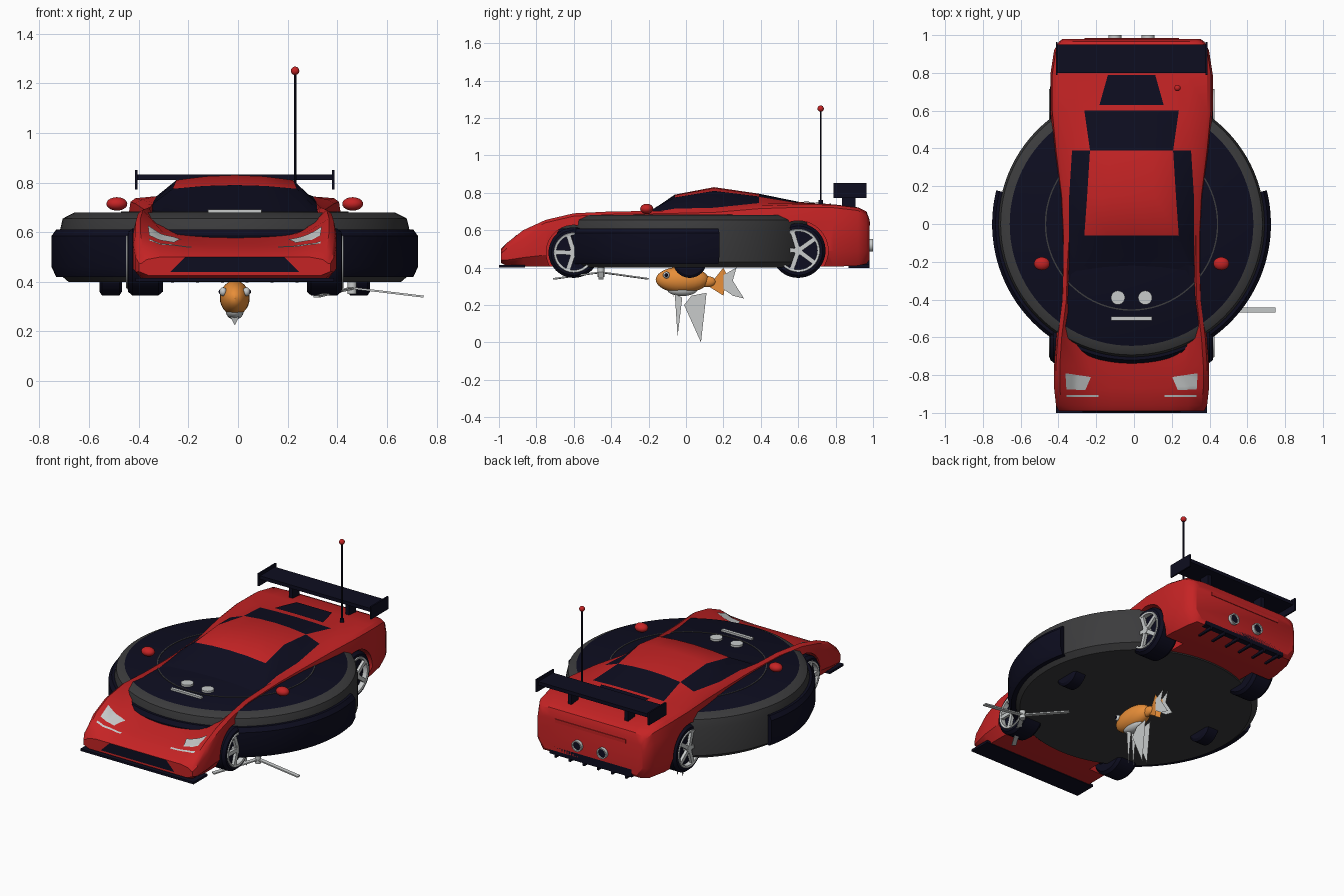
import bpy, bmesh, math
from mathutils import Vector, Matrix
from mathutils.bvhtree import BVHTree

if "Cube" in bpy.data.objects:
    bpy.data.objects.remove(bpy.data.objects["Cube"])

CX = -0.013   # small sideways offset of the whole model
made = []


def material(name, rgb):
    m = bpy.data.materials.new(name)
    m.use_nodes = True
    m.diffuse_color = (*rgb, 1)
    m.node_tree.nodes["Principled BSDF"].inputs["Base Color"].default_value = (*rgb, 1)
    return m


RED = material("red paint", (0.56, 0.017, 0.018))
NAVY = material("dark navy", (0.004, 0.004, 0.014))
GREY = material("dark grey", (0.045, 0.045, 0.047))
SILVER = material("silver", (0.58, 0.6, 0.6))
ORANGE = material("orange", (0.8, 0.27, 0.04))


def finish(name, bm, *mats, loc=(0, 0, 0)):
    bmesh.ops.recalc_face_normals(bm, faces=bm.faces)
    me = bpy.data.meshes.new(name)
    bm.to_mesh(me)
    bm.free()
    for m in mats:
        me.materials.append(m)
    ob = bpy.data.objects.new(name, me)
    ob.location = Vector(loc) + Vector((CX, 0, 0))
    bpy.context.collection.objects.link(ob)
    made.append(ob)
    return ob


def box(name, loc, size, mat, rot=None):
    bm = bmesh.new()
    bmesh.ops.create_cube(bm, size=1)
    bm.transform(Matrix.Diagonal((*size, 1)))
    if rot:
        bm.transform(rot)
    return finish(name, bm, mat, loc=loc)


def ball(name, loc, radii, mat):
    bm = bmesh.new()
    bmesh.ops.create_uvsphere(bm, u_segments=24, v_segments=14, radius=1)
    bm.transform(Matrix.Diagonal((*radii, 1)))
    return finish(name, bm, mat, loc=loc)


def lathe(name, profile, loc, *mats, axis="Z", flip=1, start=0, sweep=360, steps=48, rule=None):
    """Spin (radius, height) points about an axis."""
    bm = bmesh.new()
    vs = [bm.verts.new((r, 0, h * flip)) for r, h in profile]
    edges = [bm.edges.new(p) for p in zip(vs, vs[1:])]
    bm.transform(Matrix.Rotation(math.radians(start), 4, "Z"))
    bmesh.ops.spin(bm, geom=vs + edges, cent=(0, 0, 0), axis=(0, 0, 1),
                   angle=math.radians(sweep), steps=steps)
    bmesh.ops.remove_doubles(bm, verts=bm.verts, dist=1e-5)
    if sweep < 360:
        bmesh.ops.holes_fill(bm, edges=[e for e in bm.edges if e.is_boundary])
    if rule:
        for f in bm.faces:
            f.material_index = rule(f.calc_center_median())
    if axis == "X":
        bm.transform(Matrix.Rotation(math.pi / 2, 4, "Y"))
    if axis == "Y":
        bm.transform(Matrix.Rotation(-math.pi / 2, 4, "X"))
    return finish(name, bm, *mats, loc=loc)


def rod(name, loc, r, length, mat, axis="Z", steps=20):
    h = length / 2
    return lathe(name, [(0, -h), (r, -h), (r, h), (0, h)], loc, mat, axis=axis, steps=steps)


def sheet(name, pts, mat):
    bm = bmesh.new()
    bm.faces.new([bm.verts.new(p) for p in pts])
    return finish(name, bm, mat)


# Car body: stations of y, width, bottom, shoulder z, cabin base x/z, roof edge x/z, centre z
stations = [
    (-.99, .385, .425, .49, .30, .50, .20, .50, .50),
    (-.96, .40, .41, .53, .30, .525, .20, .52, .52),
    (-.87, .41, .405, .60, .30, .565, .20, .55, .55),
    (-.75, .41, .405, .655, .29, .60, .22, .58, .575),
    (-.60, .40, .405, .69, .32, .64, .25, .61, .60),
    (-.40, .375, .405, .70, .335, .67, .28, .65, .65),
    (-.22, .37, .405, .702, .332, .69, .29, .685, .68),
    (-.06, .37, .405, .705, .33, .715, .25, .775, .79),
    (.15, .38, .405, .71, .33, .72, .235, .81, .83),
    (.39, .41, .405, .73, .315, .745, .22, .78, .795),
    (.60, .43, .405, .737, .30, .745, .25, .746, .752),
    (.79, .43, .405, .735, .30, .738, .20, .735, .735),
    (.92, .41, .41, .72, .30, .722, .20, .722, .722),
    (.965, .385, .42, .69, .30, .70, .20, .70, .70),
    (.98, .365, .44, .65, .29, .66, .20, .66, .66)]
bm = bmesh.new()
rings = []
for y, w, zb, zs, wi, zi, wr, zr, zc in stations:
    h = zs - zb
    half = [(0, zb), (w - .04, zb), (w, zb + h * .25), (w, zb + h * .75), (w - .01, zs - .015),
            (w - .03, zs), (wi, zi), (wr, zr), (wr / 2, zr + .75 * (zc - zr)), (0, zc)]
    ring = half + [(-x, z) for x, z in half[-2:0:-1]]
    rings.append([bm.verts.new((x, y, z)) for x, z in ring])
n = len(rings[0])
for a, b in zip(rings, rings[1:]):
    y = (a[0].co.y + b[0].co.y) / 2
    for j in range(n):
        k = (j + 1) % n
        f = bm.faces.new((a[j], a[k], b[k], b[j]))
        seg = min(j, n - 1 - j)
        glass = (seg >= 6 and -.4 < y < -.06) or (seg == 6 and -.06 < y < .39) \
            or (seg > 6 and .39 < y < .6)
        f.material_index = int(glass)
bm.faces.new(rings[0])
bm.faces.new(rings[-1])
bmesh.ops.recalc_face_normals(bm, faces=bm.faces)
surface = BVHTree.FromBMesh(bm)
body = finish("car_body", bm, RED, NAVY)

# Wheel arches cut from the body
for s in (-1, 1):
    for y, z, r in ((-.6, .48, .147), (.6, .49, .16)):
        cutter = rod("arch_cutter", (s * .46, y, z), r, .4, RED, axis="X", steps=40)
        made.remove(cutter)
        cutter.hide_render = True
        mod = body.modifiers.new("arch", "BOOLEAN")
        mod.operation, mod.solver, mod.object = "DIFFERENCE", "EXACT", cutter
        bpy.context.view_layer.objects.active = body
        bpy.ops.object.modifier_apply(modifier=mod.name)
        bpy.data.objects.remove(cutter)


def decal(name, corners, mat, n=8):
    """Thin patch laid over the body surface from four (x, y) corners."""
    a, b, c, d = [Vector(p) for p in corners]
    bm = bmesh.new()
    grid = []
    for i in range(n + 1):
        for j in range(n + 1):
            p = a.lerp(b, i / n).lerp(d.lerp(c, i / n), j / n)
            hit = surface.ray_cast(Vector((p.x, p.y, 2)), Vector((0, 0, -1)))[0]
            grid.append(bm.verts.new((p.x, p.y, hit.z + .005)))
    for i in range(n):
        for j in range(n):
            q = i * (n + 1) + j
            bm.faces.new((grid[q], grid[q + n + 1], grid[q + n + 2], grid[q + 1]))
    return finish(name, bm, mat)


decal("engine_window", [(-.17, .63), (.17, .63), (.125, .79), (-.125, .79)], NAVY)
for s, side in ((1, "left"), (-1, "right")):
    decal(side + "_headlight", [(s * .35, -.79), (s * .345, -.875), (s * .245, -.88), (s * .215, -.81)], SILVER)
    decal(side + "_light_strip", [(s * .345, -.905), (s * .345, -.917), (s * .175, -.917), (s * .175, -.905)], SILVER)

# Nose and tail trim
sheet("front_grille", [(-.26, -.994, .44), (.26, -.994, .44), (.2, -.992, .5), (-.2, -.992, .5)], NAVY)
box("front_splitter", (0, -.93, .408), (.80, .14, .014), NAVY)
box("rear_lip", (0, .977, .635), (.5, .014, .022), RED)
box("rear_diffuser", (0, .925, .44), (.58, .11, .05), NAVY)
for i in range(6):
    box("diffuser_fin", (-.25 + i * .1, .925, .42), (.012, .11, .045), NAVY)
for s in (-1, 1):
    lathe("exhaust_pipe", [(.024, -.04), (.034, -.04), (.034, .03), (.026, .03), (.026, -.04)],
          (s * .088, .97, .52), SILVER, axis="Y", steps=24)
    rod("exhaust_core", (s * .088, .965, .52), .027, .05, NAVY, axis="Y")

# Rear wing and aerial
box("wing_blade", (0, .875, .822), (.79, .15, .022), NAVY)
for s in (-1, 1):
    box("wing_endplate", (s * .396, .877, .811), (.01, .175, .08), NAVY)
    box("wing_strut", (s * .2, .87, .77), (.025, .07, .1), NAVY)
rod("aerial", (.243, .72, .99), .005, .52, NAVY, steps=10)
rod("aerial_base", (.243, .72, .745), .012, .03, NAVY)
ball("aerial_tip", (.243, .72, 1.25), (.017, .017, .017), RED)

# Car wheels
for s in (-1, 1):
    for label, y, R in (("front", -.6, .135), ("rear", .6, .146)):
        c = (s * .36, y, .345 + R)
        r = R * .78
        lathe(label + "_tyre", [(0, -.07), (R - .015, -.07), (R, -.052), (R, .052), (R - .015, .07),
                                (r, .072), (r - .008, .045), (0, .04)], c, NAVY, axis="X", flip=s)
        lathe(label + "_rim", [(r - .012, .045), (r - .012, .075), (r, .078), (r + .004, .066)],
              c, SILVER, axis="X", flip=s)
        rod(label + "_hub", (s * .42, y, c[2]), .024, .032, SILVER, axis="X")
        for i in range(5):
            turn = Matrix.Rotation(i * math.tau / 5 + .3, 4, "X")
            box(label + "_spoke", (s * .425, y, c[2]), (.018, .024, r * .95), SILVER,
                turn @ Matrix.Translation((0, 0, r * .48)))

# Round cleaner disc with front bumper
lathe("cleaner_disc", [(0, .40), (.67, .40), (.705, .43), (.705, .605), (.693, .655), (.645, .68), (0, .68)],
      (0, 0, 0), GREY, NAVY, steps=96, rule=lambda c: int(c.z > .675))
lathe("bumper", [(.69, .42), (.72, .42), (.738, .46), (.738, .585), (.72, .61), (.69, .61), (.69, .42)],
      (0, 0, 0), NAVY, start=166, sweep=208, steps=64)
lathe("lid_seam", [(.452, .679), (.452, .683), (.459, .683), (.459, .679)], (0, 0, 0), GREY, steps=96)
for s in (-1, 1):
    rod("button", (s * .072, -.39, .685), .037, .014, SILVER, steps=32)
    ball("wing_mirror", (s * .475, -.21, .714), (.042, .035, .027), RED)
    lathe("drive_wheel", [(0, -.045), (.075, -.045), (.09, -.035), (.09, .035), (.075, .045), (0, .045)],
          (s * .5, .02, .435), NAVY, axis="X")
box("button_bar", (0, -.5, .685), (.215, .02, .014), SILVER)

# Spinning side brush
hub = (.473, -.455, .375)
rod("brush_hub", hub, .018, .05, SILVER)
for i in range(3):
    turn = Matrix.Rotation(i * math.tau / 3, 4, "Z") @ Matrix.Rotation(.12, 4, "Y")
    box("brush_arm", hub, (.29, .026, .008), SILVER, turn @ Matrix.Translation((.145, 0, 0)))

# Goldfish hanging underneath
ball("fish_body", (0, -.02, .335), (.06, .142, .07), ORANGE)
ball("fish_belly", (0, -.02, .282), (.036, .08, .034), SILVER)
ball("fish_tail_root", (0, .11, .325), (.022, .05, .03), ORANGE)
for s in (-1, 1):
    ball("fish_eye", (s * .047, -.105, .36), (.015, .018, .018), SILVER)
    ball("fish_pupil", (s * .058, -.106, .36), (.007, .01, .01), NAVY)
    o = s * .018
    sheet("belly_fin", [(o, -.01, .20), (o, .03, .25), (o, .11, .265), (o, .08, 0)], SILVER)
    sheet("chest_fin", [(o, -.06, .26), (o, -.02, .24), (o, -.045, .03)], SILVER)
    sheet("tail_base", [(0, .12, .30), (o, .2, .4), (o, .22, .36), (o, .2, .25)], ORANGE)
    sheet("tail_fin", [(o, .2, .36), (o, .27, .4), (o, .25, .33), (o, .31, .235), (o, .25, .25), (o, .2, .285)], SILVER)
sheet("chin_fin", [(0, -.08, .29), (.018, -.07, .26), (0, -.06, .225), (-.018, -.07, .26)], SILVER)

# Smooth shading with sharp edges kept
bpy.ops.object.select_all(action="DESELECT")
for ob in made:
    ob.select_set(True)
bpy.context.view_layer.objects.active = body
bpy.ops.object.shade_smooth_by_angle(angle=math.radians(32))
